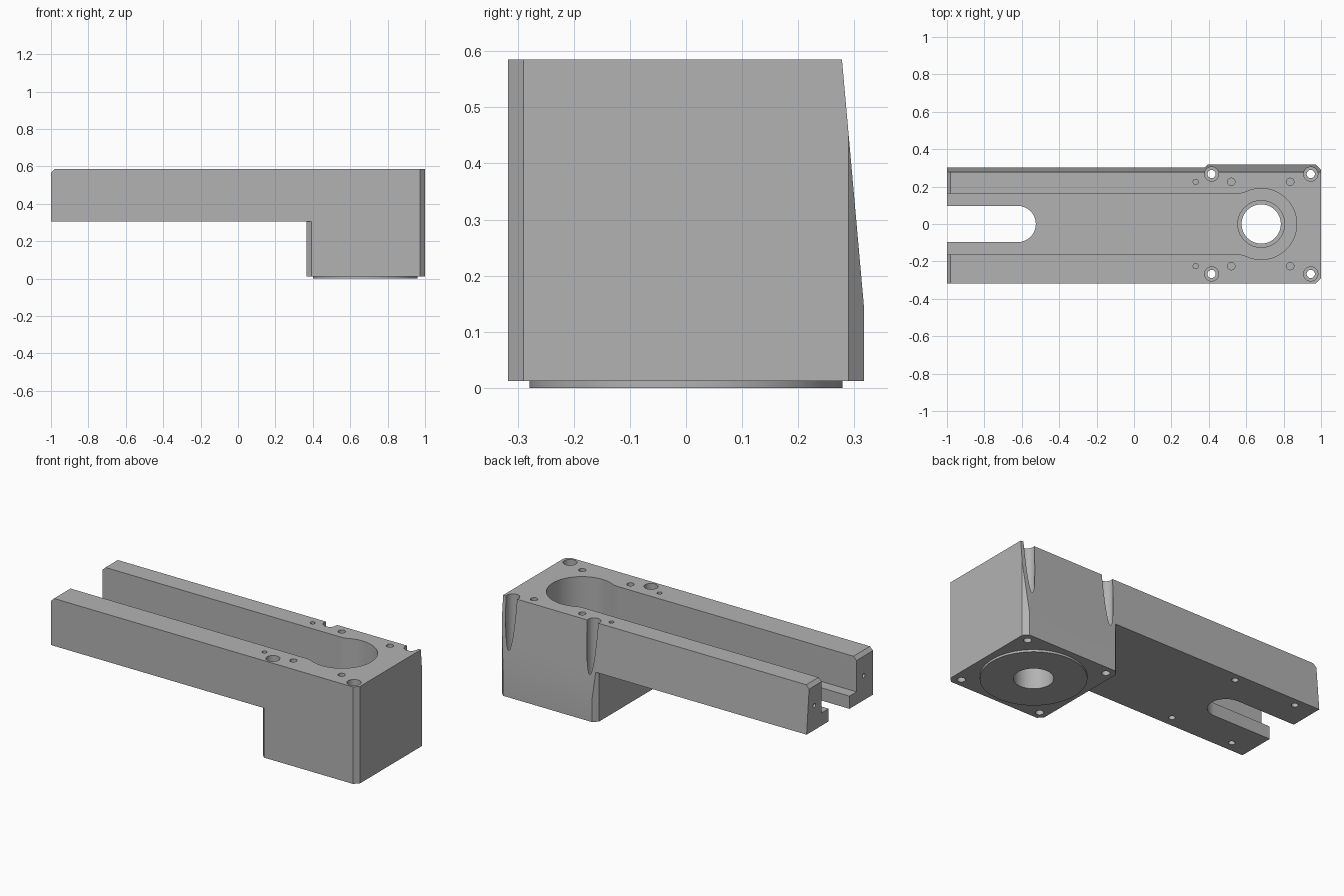
import bpy, math
from mathutils import Vector

cube = bpy.data.objects.get("Cube")
if cube:
    bpy.data.objects.remove(cube, do_unlink=True)

TOP, HALF, BASE = 0.585, 0.317, 0.0125   # top height, half width, block underside
ARM_Z, FLOOR = 0.305, 0.38               # arm underside, channel floor
HEAD = 0.68                              # x of the round head and bore

metal = bpy.data.materials.new("grey metal")
metal.use_nodes = True
colour = (0.45, 0.45, 0.45, 1)
metal.diffuse_color = colour
metal.node_tree.nodes["Principled BSDF"].inputs["Base Color"].default_value = colour


def prism(name, outline, lo, hi, axis="z"):
    """Extrude a 2D outline along an axis."""
    place = {"z": lambda a, b, h: (a, b, h),
             "y": lambda a, b, h: (a, h, b),
             "x": lambda a, b, h: (h, a, b)}[axis]
    n = len(outline)
    verts = [place(a, b, h) for h in (lo, hi) for a, b in outline]
    faces = [list(range(n))[::-1], list(range(n, 2 * n))]
    faces += [(i, (i + 1) % n, (i + 1) % n + n, i + n) for i in range(n)]
    area = sum(outline[i - 1][0] * outline[i][1] - outline[i][0] * outline[i - 1][1]
               for i in range(n))
    if (area < 0) != (axis == "y"):
        faces = [list(f)[::-1] for f in faces]
    mesh = bpy.data.meshes.new(name)
    mesh.from_pydata(verts, [], faces)
    obj = bpy.data.objects.new(name, mesh)
    bpy.context.collection.objects.link(obj)
    mesh.materials.append(metal)
    return obj


def arc(cx, cy, r, start, end, steps):
    """Points on an arc, angles in degrees."""
    angles = [math.radians(start + (end - start) * i / steps) for i in range(steps + 1)]
    return [(cx + r * math.cos(t), cy + r * math.sin(t)) for t in angles]


def cylinder(name, a, b, r, lo, hi, axis="z", sides=32):
    return prism(name, arc(a, b, r, 0, 360, sides)[:-1], lo, hi, axis)


def combine(body, other, operation):
    """Apply a boolean and discard the second object."""
    mod = body.modifiers.new(operation, "BOOLEAN")
    mod.operation, mod.solver, mod.object = operation, "EXACT", other
    bpy.context.view_layer.objects.active = body
    bpy.ops.object.modifier_apply(modifier=mod.name)
    bpy.data.objects.remove(other, do_unlink=True)


def cut(other):
    combine(bracket, other, "DIFFERENCE")


# Block with chamfered upright corners
c, x0 = 0.027, 0.365
bracket = prism("bracket_body", [
    (x0 + c, -HALF), (1 - c, -HALF), (1, c - HALF), (1, HALF - c),
    (1 - c, HALF), (x0 + c, HALF), (x0, HALF - c), (x0, c - HALF)], BASE, TOP)

# Arm with a small chamfer on its end
e = 0.02
combine(bracket, prism("arm", [
    (-1, ARM_Z), (0.7, ARM_Z), (0.7, TOP), (e - 1, TOP), (-1, TOP - e)],
    -HALF, HALF, "y"), "UNION")

# Round locating boss underneath
combine(bracket, cylinder("boss", HEAD, 0, 0.279, 0, 0.1, sides=96), "UNION")

# Sloping back wall
cut(prism("back_slope", [(0.3247, 0.06), (0.5, 0.06), (0.5, 0.7), (0.2677, 0.7)],
          -1.2, 1.2, "x"))

# Channel flowing into the round head through small fillets
w, r, f = 0.163, 0.19, 0.1
dx = math.sqrt((r + f) ** 2 - (w + f) ** 2)
turn = math.degrees(math.atan2(w + f, dx))
lower = [(-1.1, -w)] + arc(HEAD - dx, -w - f, f, 90, turn, 6)
upper = [(x, -y) for x, y in reversed(lower)]
head = arc(HEAD, 0, r, turn - 180, 180 - turn, 64)[1:-1]
cut(prism("channel", lower + head + upper, FLOOR, 0.7))

# Open slot through the channel floor
s = 0.097
cut(prism("slot", [(-1.1, -s)] + arc(-0.622, 0, s, -90, 90, 32) + [(-1.1, s)], 0.2, 0.5))

# Stepped bore
cut(cylinder("bore", HEAD, 0, 0.105, -0.1, 0.5, sides=64))
cut(cylinder("bore_step", HEAD, 0, 0.125, 0.3, 0.5, sides=64))

for side in (-1, 1):
    # Counterbored corner bolts, breaking out through the sloping wall
    for x in (0.415, 0.945):
        cut(cylinder("counterbore", x, side * 0.267, 0.038, 0.1, 0.7))
        cut(cylinder("bolt_hole", x, side * 0.267, 0.022, -0.1, 0.3))
    # Blind holes in the top
    for x, radius in ((0.33, 0.014), (0.52, 0.02), (0.835, 0.02)):
        cut(cylinder("top_hole", x, side * 0.225, radius, TOP - 0.1, 0.7, sides=24))
    # Blind holes under the arm
    for x in (-0.875, -0.47):
        cut(cylinder("under_hole", x, side * 0.255, 0.018, 0.2, ARM_Z + 0.1, sides=24))
    # Blind hole in each arm end
    cut(cylinder("end_hole", side * 0.23, 0.45, 0.012, -1.1, -0.9, "x", 20))

# Smooth curved walls, keep the machined edges crisp
bpy.ops.object.select_all(action="DESELECT")
bracket.select_set(True)
bpy.context.view_layer.objects.active = bracket
bpy.ops.object.shade_smooth_by_angle(angle=math.radians(20))
